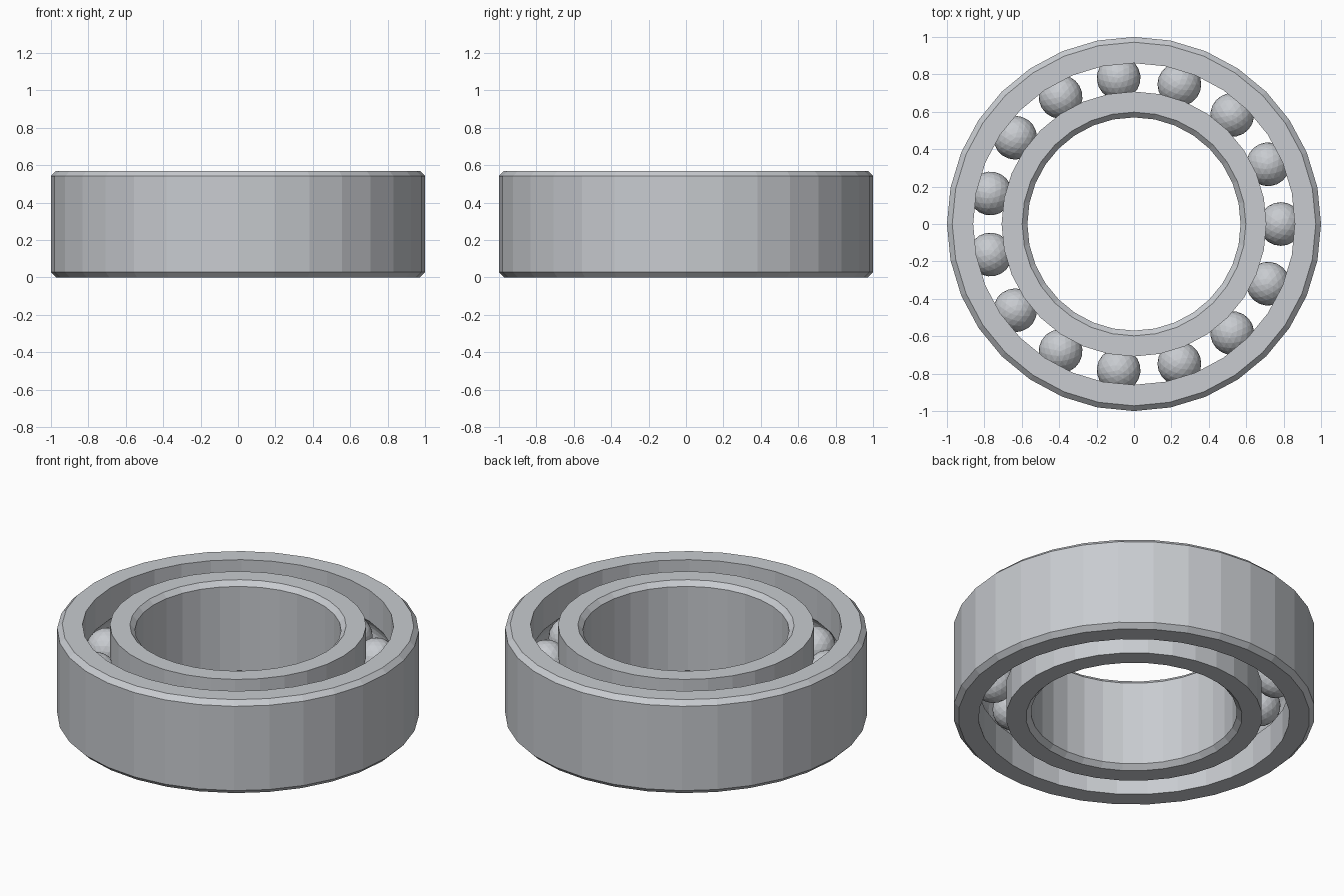
import bpy, bmesh, math
from mathutils import Matrix

cube = bpy.data.objects.get("Cube")
if cube:
    bpy.data.objects.remove(cube, do_unlink=True)

HEIGHT, MID = 0.57, 0.285
ORBIT, BALL_R, BALLS, SIDES = 0.785, 0.117, 15, 32
GROOVE_R = 0.121

steel = bpy.data.materials.new("brushed_steel")
steel.use_nodes = True
colour = (0.58, 0.60, 0.63, 1)
steel.diffuse_color = colour
steel.node_tree.nodes["Principled BSDF"].inputs["Base Color"].default_value = colour


def finish(bm, name):
    mesh = bpy.data.meshes.new(name)
    bm.to_mesh(mesh)
    bm.free()
    mesh.materials.append(steel)
    obj = bpy.data.objects.new(name, mesh)
    bpy.context.collection.objects.link(obj)
    return obj


def ring(name, plain, race, chamfer=0.028):
    """Lathe a ring with a chamfered plain wall and a grooved race wall."""
    side = 1 if plain > race else -1
    edge = plain - side * chamfer
    profile = [(race, 0), (edge, 0), (plain, chamfer),
               (plain, HEIGHT - chamfer), (edge, HEIGHT), (race, HEIGHT)]
    # round ball groove, cut into the race wall
    limit = math.acos(abs(race - ORBIT) / GROOVE_R)
    for i in range(9):
        a = limit * (1 - i / 4)
        profile.append((ORBIT + side * GROOVE_R * math.cos(a), MID + GROOVE_R * math.sin(a)))

    bm = bmesh.new()
    loops = []
    for s in range(SIDES):
        t = math.tau * s / SIDES
        loops.append([bm.verts.new((r * math.cos(t), r * math.sin(t), z)) for r, z in profile])
    n = len(profile)
    for s in range(SIDES):
        a, b = loops[s], loops[(s + 1) % SIDES]
        for k in range(n):
            m = (k + 1) % n
            bm.faces.new((a[k], b[k], b[m], a[m]))
    bmesh.ops.recalc_face_normals(bm, faces=bm.faces)
    return finish(bm, name)


# Races
ring("outer_ring", 1.0, 0.86)
ring("inner_ring", 0.57, 0.708)

# Balls, evenly spaced between the races
for i in range(BALLS):
    bm = bmesh.new()
    place = Matrix.Rotation(math.tau * i / BALLS, 4, 'Z') @ Matrix.Translation((ORBIT, 0, MID))
    bmesh.ops.create_icosphere(bm, subdivisions=3, radius=BALL_R, matrix=place)
    finish(bm, f"ball_{i + 1}")
